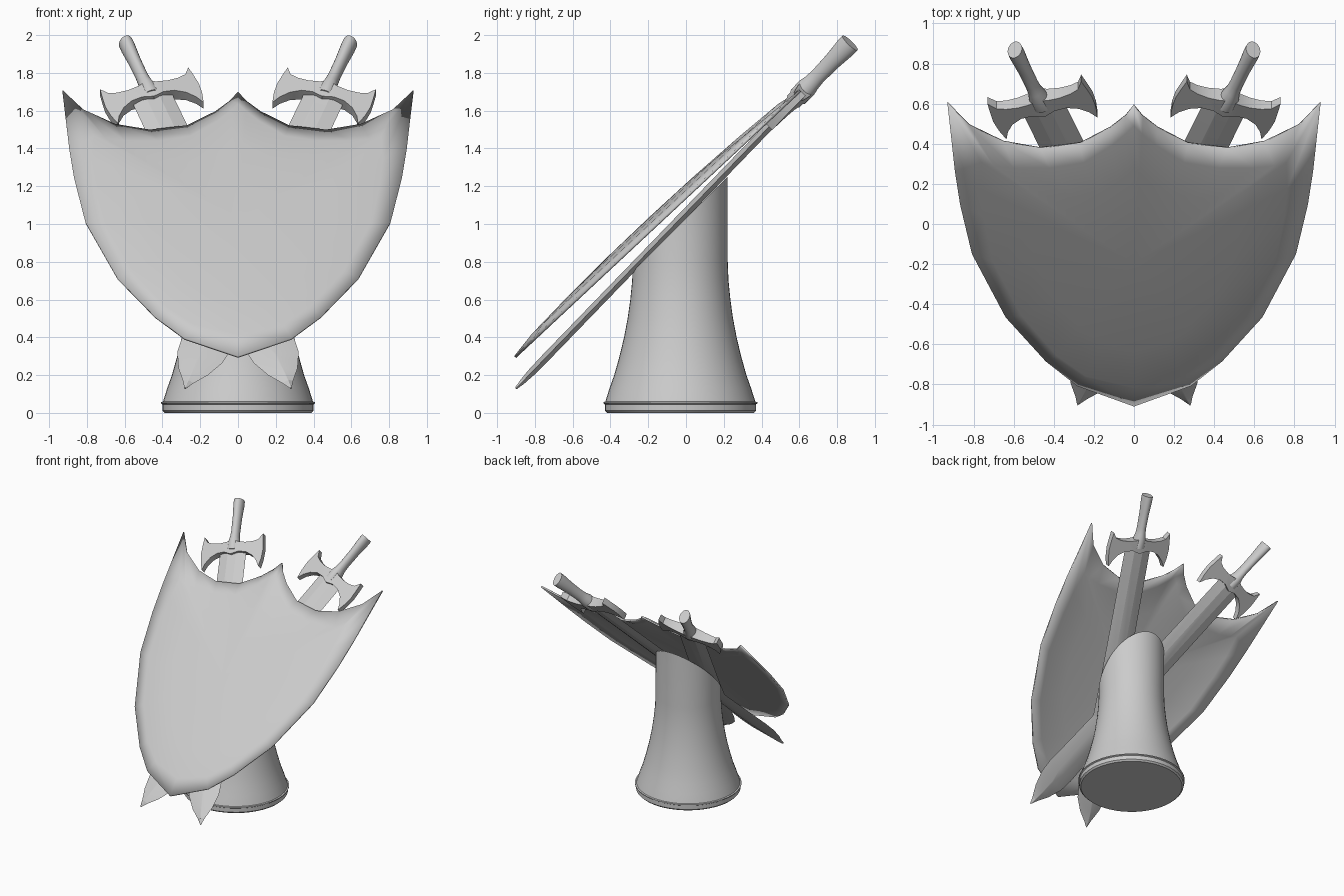
import bpy, bmesh
from math import sin, cos, pi
from mathutils import Vector, Matrix

if "Cube" in bpy.data.objects:
    bpy.data.objects.remove(bpy.data.objects["Cube"])


def finish(name, bm, angle=30):
    bmesh.ops.remove_doubles(bm, verts=bm.verts, dist=0.0005)
    bmesh.ops.recalc_face_normals(bm, faces=bm.faces)
    me = bpy.data.meshes.new(name)
    bm.to_mesh(me)
    bm.free()
    ob = bpy.data.objects.new(name, me)
    bpy.context.collection.objects.link(ob)
    bpy.ops.object.select_all(action='DESELECT')
    ob.select_set(True)
    bpy.context.view_layer.objects.active = ob
    bpy.ops.object.shade_smooth_by_angle(angle=angle * pi / 180)
    return ob


def loft(rings, cap=True):
    """Skin a list of closed rings with equal point counts."""
    bm = bmesh.new()
    vs = [[bm.verts.new(p) for p in r] for r in rings]
    n = len(rings[0])
    for a, b in zip(vs, vs[1:]):
        for i in range(n):
            j = (i + 1) % n
            bm.faces.new((a[i], a[j], b[j], b[i]))
    if cap:
        bm.faces.new(vs[0])
        bm.faces.new(vs[-1])
    return bm


def ellipse(n, rx, ry):
    return [(rx * cos(2 * pi * i / n), ry * sin(2 * pi * i / n)) for i in range(n)]


# Pedestal: lathed flared column, top cut on the slope
profile = [(0.388, 0), (0.40, 0.012), (0.40, 0.045), (0.408, 0.05), (0.408, 0.057),
           (0.397, 0.06), (0.375, 0.13), (0.35, 0.2), (0.322, 0.3), (0.298, 0.4),
           (0.279, 0.5), (0.265, 0.6), (0.255, 0.7), (0.251, 0.8), (0.25, 1.4)]
bm = loft([[(x, y - 0.03, z) for x, y in ellipse(48, r, r)] for r, z in profile])
cut = bmesh.ops.bisect_plane(bm, geom=bm.verts[:] + bm.edges[:] + bm.faces[:],
                             plane_co=(0, 0, 1.03), plane_no=(0, -1, 1), clear_outer=True)
bmesh.ops.holes_fill(bm, edges=[e for e in bm.edges if e.is_boundary])
finish("pedestal", bm)

# Shield: outline, raised border, then shallow dome (x, front-view height)
outer = [(0, 1.70), (.045, 1.652), (.12, 1.597), (.27, 1.523), (.467, 1.50), (.65, 1.53),
         (.82, 1.607), (.93, 1.71), (.893, 1.395), (.867, 1.24), (.808, 1.01),
         (.64, .715), (.44, .51), (.283, .395), (0, .30)]
inner = [(0, 1.62), (.04, 1.585), (.11, 1.53), (.25, 1.45), (.42, 1.425), (.60, 1.425),
         (.70, 1.435), (.76, 1.45), (.765, 1.33), (.75, 1.2), (.705, .99),
         (.56, .735), (.385, .55), (.24, .455), (0, .40)]
slope = Vector((0, 1.51, 1.41))
out = Vector((0, -1.41, 1.51)).normalized()


def shield_ring(half, scale, lift):
    full = half + [(-x, z) for x, z in half[-2:0:-1]]
    return [Vector((x * scale, -0.91, 0.30)) + slope * ((1.0 + (z - 1.0) * scale - 0.30) / 1.41)
            + out * lift for x, z in full]


bm = loft([shield_ring(outer, 1, 0), shield_ring(inner, 1, 0.022),
           shield_ring(inner, 0.7, 0.037), shield_ring(inner, 0.35, 0.047),
           shield_ring(inner, 0, 0.05)], cap=False)
shield = finish("shield", bm)
if sum((p.normal.dot(out) for p in shield.data.polygons)) < 0:
    shield.data.flip_normals()
mod = shield.modifiers.new("thickness", 'SOLIDIFY')
mod.thickness = 0.014
mod.offset = -1

# Swords: local x = width, y = along the blade from the tip, z = thickness
blade = [(0, .004, .001, .006), (.05, .03, .002, .014), (.13, .082, .003, .02),
         (.24, .126, .006, .022), (.34, .136, .03, .022), (.55, .128, .036, .022),
         (1.2, .115, .036, .022), (2.29, .11, .036, .022)]          # y, half width, ridge, half depth
grip = [(2.27, .052, .052), (2.34, .046, .054), (2.38, .036, .046), (2.43, .033, .042),
        (2.55, .034, .046), (2.65, .039, .055), (2.69, .038, .056)]  # y, half width, half depth
guard = [(0, .06), (.05, .042), (.11, .035), (.17, .04), (.215, .055), (.247, .10),
         (.255, .04), (.262, -.03), (.256, -.10), (.24, -.17), (.215, -.12),
         (.175, -.075), (.12, -.045), (.06, -.04), (0, -.06)]


def sword(side, label):
    tip = Vector((0.28 * -side, -0.90, 0.13))
    end = Vector((0.595 * side, 0.87, 1.96))
    a = (end - tip).normalized()
    n = Vector((0, -1.83, 1.77)).normalized()
    p = a.cross(n)
    m = Matrix.Translation(tip) @ Matrix((p, a, n)).transposed().to_4x4()

    bm = loft([[(w, y, 0), (c, y, d), (-c, y, d), (-w, y, 0), (-c, y, -d), (c, y, -d)]
               for y, w, c, d in blade])
    finish(label + "_sword_blade", bm, 15).matrix_world = m

    bm = loft([[(x, y, z) for x, z in ellipse(20, rx, rz)] for y, rx, rz in grip])
    finish(label + "_sword_grip", bm, 40).matrix_world = m

    # crossguard with axe-shaped ends, thinner towards the horns
    bm = bmesh.new()
    for s in (1, -1):
        top, bot = [[bm.verts.new((s * x, 2.29 + y, k * (0.045 - 0.085 * x))) for x, y in guard]
                    for k in (1, -1)]
        bm.faces.new(top)
        bm.faces.new(bot)
        for i in range(len(guard) - 1):
            bm.faces.new((top[i], top[i + 1], bot[i + 1], bot[i]))
    finish(label + "_sword_crossguard", bm, 35).matrix_world = m


sword(-1, "left")
sword(1, "right")
